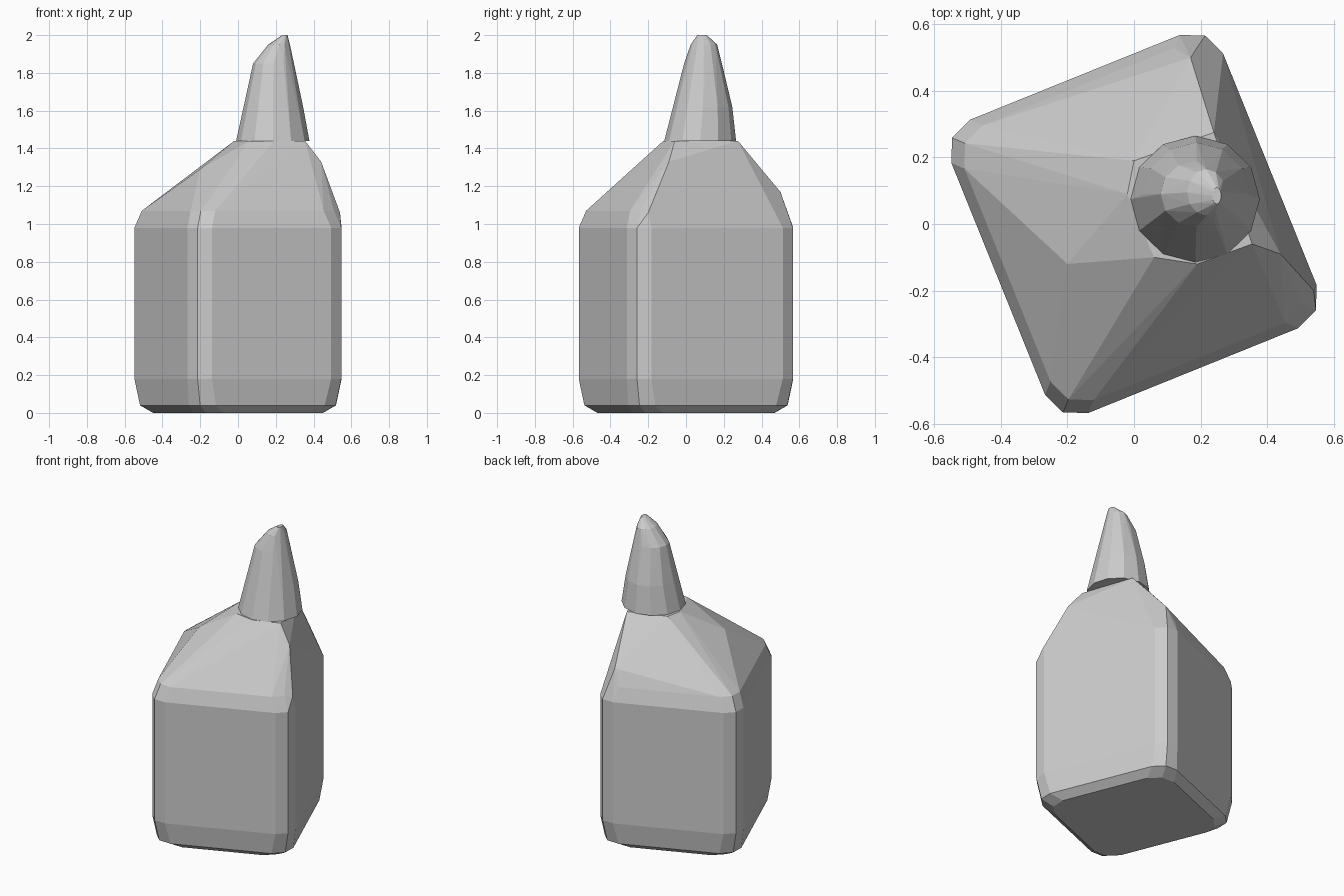
import bpy
import bmesh
from math import cos, sin, pi, radians
from mathutils import Matrix, Vector

cube = bpy.data.objects.get("Cube")
if cube:
    bpy.data.objects.remove(cube, do_unlink=True)

grey = bpy.data.materials.new("plain grey")
grey.use_nodes = True
grey.diffuse_color = (0.6, 0.6, 0.6, 1)
grey.node_tree.nodes["Principled BSDF"].inputs["Base Color"].default_value = (0.6, 0.6, 0.6, 1)


def hull_object(name, points):
    """Flat-shaded convex solid wrapped around the given points."""
    bm = bmesh.new()
    for p in points:
        bm.verts.new(p)
    result = bmesh.ops.convex_hull(bm, input=bm.verts)
    loose = [g for g in set(result["geom_interior"] + result["geom_unused"])
             if isinstance(g, bmesh.types.BMVert)]
    bmesh.ops.delete(bm, geom=loose, context='VERTS')
    bmesh.ops.dissolve_limit(bm, angle_limit=radians(1), verts=bm.verts, edges=bm.edges)
    bmesh.ops.recalc_face_normals(bm, faces=bm.faces)
    mesh = bpy.data.meshes.new(name)
    bm.to_mesh(mesh)
    bm.free()
    mesh.materials.append(grey)
    obj = bpy.data.objects.new(name, mesh)
    bpy.context.collection.objects.link(obj)
    return obj


def box_ring(z, inset, chamfer):
    """Rectangle with cut corners, three points to a corner."""
    a, b = 0.44 - inset, 0.475 - inset
    pts = []
    for sx in (-1, 1):
        for sy in (-1, 1):
            for cx, cy in ((chamfer, 0), (chamfer * 0.3, chamfer * 0.3), (0, chamfer)):
                pts.append(Vector((sx * (a - cx), sy * (b - cy), z)))
    return pts


def oval_ring(z, x0, x1, y0, y1, sides=12):
    """Oval filling the given extents."""
    cx, cy, rx, ry = (x0 + x1) / 2, (y0 + y1) / 2, (x1 - x0) / 2, (y1 - y0) / 2
    return [Vector((cx + rx * cos(2 * pi * i / sides), cy + ry * sin(2 * pi * i / sides), z))
            for i in range(sides)]


# Bottle body: turned box with worn edges
turn = Matrix.Rotation(radians(22), 3, 'Z')
body = []
for z, inset, chamfer in ((0, 0.07, 0.12), (0.04, 0.02, 0.11), (0.18, 0, 0.1),
                          (0.98, 0, 0.1), (1.07, 0.03, 0.1)):
    body += [turn @ p for p in box_ring(z, inset, chamfer)]

# Sloping shoulders up to the off-centre neck
body += [Vector(p) for p in (
    (0.0, 0.19, 1.44), (-0.02, 0.09, 1.44), (0.06, -0.10, 1.44), (0.19, -0.12, 1.44),
    (0.355, -0.06, 1.44), (0.24, 0.275, 1.44), (0.44, -0.09, 1.33),
    (0.17, 0.5, 1.17), (-0.2, -0.12, 1.29), (0.54, -0.2, 1.06))]
hull_object("bottle_body", body)

# Nozzle: leaning cone with a rounded tip
nozzle = []
for ring in ((1.44, -0.01, 0.378, -0.115, 0.265), (1.62, 0.03, 0.345, -0.065, 0.245),
             (1.85, 0.08, 0.295, -0.01, 0.19), (1.95, 0.16, 0.275, 0.025, 0.165),
             (2.0, 0.235, 0.262, 0.06, 0.11)):
    nozzle += oval_ring(*ring)
hull_object("nozzle", nozzle)
